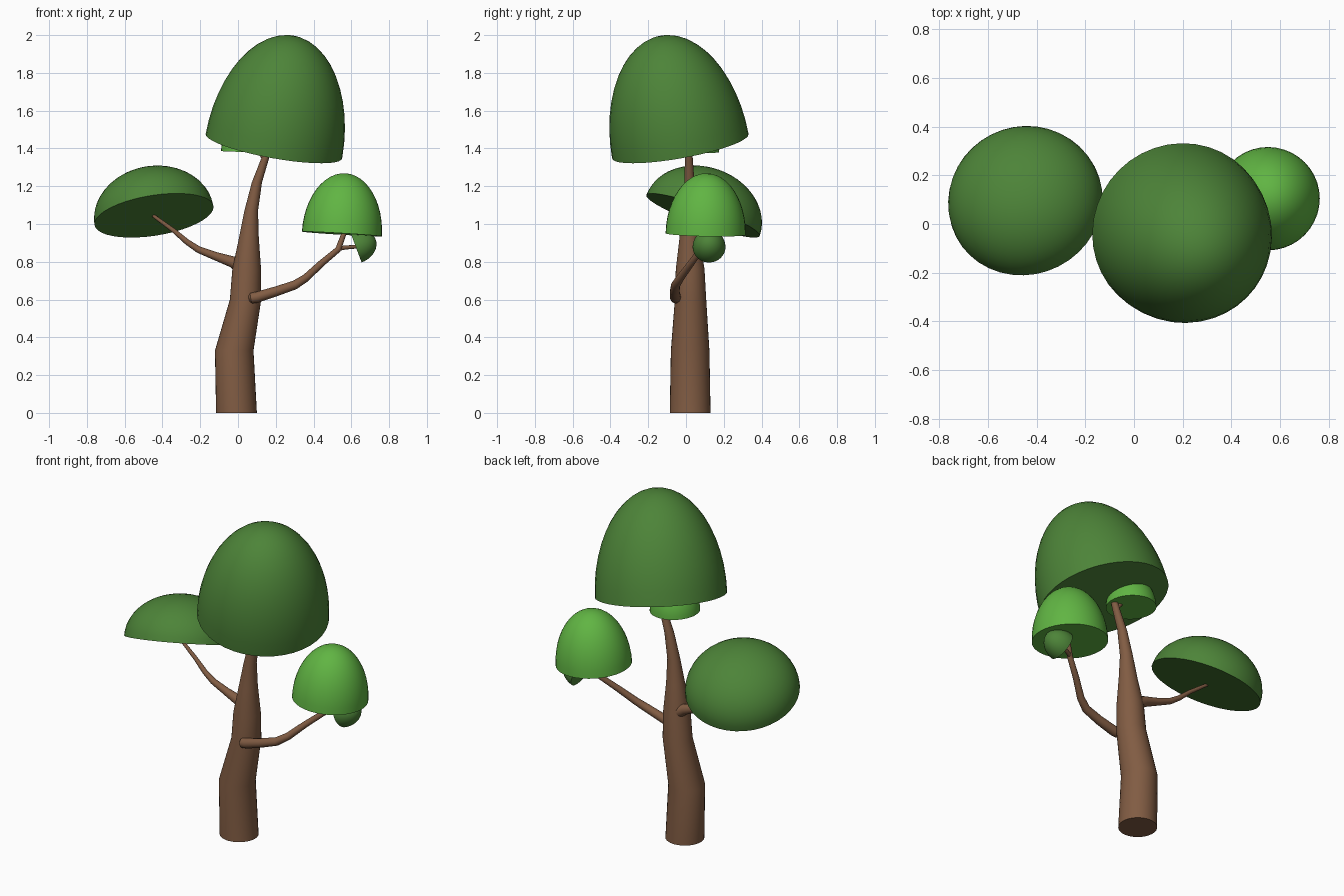
import bpy, bmesh, math
from mathutils import Vector, Matrix

if "Cube" in bpy.data.objects:
    bpy.data.objects.remove(bpy.data.objects["Cube"], do_unlink=True)


def material(name, rgb):
    m = bpy.data.materials.new(name)
    m.use_nodes = True
    m.diffuse_color = (*rgb, 1)
    m.node_tree.nodes["Principled BSDF"].inputs["Base Color"].default_value = (*rgb, 1)
    return m


bark = material("brown bark", (0.22, 0.107, 0.056))
dark = material("dark green leaves", (0.074, 0.23, 0.04))
light = material("light green leaves", (0.118, 0.46, 0.056))


def finish(bm, name, mat):
    bmesh.ops.recalc_face_normals(bm, faces=bm.faces)
    mesh = bpy.data.meshes.new(name)
    bm.to_mesh(mesh)
    bm.free()
    mesh.materials.append(mat)
    ob = bpy.data.objects.new(name, mesh)
    bpy.context.collection.objects.link(ob)
    bpy.ops.object.select_all(action="DESELECT")
    ob.select_set(True)
    bpy.context.view_layer.objects.active = ob
    bpy.ops.object.shade_smooth_by_angle(angle=math.radians(40))
    return ob


def dome(name, mat, center, axis, radius, height):
    """Closed half ellipsoid whose flat base sits at center, facing away from axis."""
    bm = bmesh.new()
    bmesh.ops.create_uvsphere(bm, u_segments=40, v_segments=24, radius=1)
    cut = bmesh.ops.bisect_plane(bm, geom=bm.verts[:] + bm.edges[:] + bm.faces[:],
                                 plane_co=(0, 0, 0), plane_no=(0, 0, 1),
                                 clear_inner=True, dist=1e-4)
    bmesh.ops.holes_fill(bm, edges=[e for e in bm.edges if e.is_boundary], sides=0)
    turn = Vector((0, 0, 1)).rotation_difference(Vector(axis)).to_matrix().to_4x4()
    size = Matrix.Diagonal((radius, radius, height, 1))
    bm.transform(Matrix.Translation(center) @ turn @ size)
    return finish(bm, name, mat)


def limb(name, path, sides=16, level=False):
    """Tapered tube through (x, y, z, radius) points; level keeps its rings horizontal."""
    bm = bmesh.new()
    pts = [Vector(p[:3]) for p in path]
    rings = []
    for i, p in enumerate(pts):
        t = pts[min(i + 1, len(pts) - 1)] - pts[max(i - 1, 0)]
        t = Vector((0, 0, 1)) if level else t.normalized()
        u = Vector((0, 1, 0)).cross(t).normalized()
        v = t.cross(u)
        ring = []
        for k in range(sides):
            a = math.tau * k / sides
            ring.append(bm.verts.new(p + path[i][3] * (u * math.cos(a) + v * math.sin(a))))
        rings.append(ring)
    for low, high in zip(rings, rings[1:]):
        for k in range(sides):
            n = (k + 1) % sides
            bm.faces.new((low[k], low[n], high[n], high[k]))
    bm.faces.new(rings[0])
    bm.faces.new(rings[-1])
    return finish(bm, name, bark)


# Trunk with a gentle bend
limb("trunk", [(-.008, .022, 0, .108), (-.02, .022, .33, .102), (.04, .024, .6, .083),
               (.046, .022, .76, .076), (.058, .018, .93, .052), (.07, .018, 1.07, .036),
               (.1, .018, 1.22, .027), (.148, .015, 1.36, .02), (.175, .01, 1.48, .015)],
     sides=32, level=True)
limb("top_twig", [(.145, .015, 1.345, .015), (.115, .02, 1.38, .012), (.09, .025, 1.42, .01)])

# Branches
limb("left_branch", [(.06, -.052, .605, .016), (.07, -.054, .607, .028), (.1, -.056, .612, .029),
                     (.2, -.06, .643, .026), (.3, -.055, .677, .024), (.36, -.03, .715, .021),
                     (.44, .025, .79, .018), (.53, .08, .865, .016), (.565, .1, .96, .013)])
limb("left_twig", [(.525, .08, .868, .012), (.57, .1, .876, .011), (.635, .12, .88, .009)])
limb("right_branch", [(.03, .045, .765, .042), (-.03, .05, .8, .03), (-.12, .055, .83, .022),
                      (-.21, .06, .865, .018), (-.27, .065, .905, .015),
                      (-.34, .075, .965, .012), (-.45, .09, 1.045, .009)])

# Leaf crowns
dome("top_crown", dark, (.19, -.03, 1.412), (.18, -.18, 1), .367, .6)
dome("inner_crown", light, (.05, .035, 1.38), (.04, 0, 1), .14, .18)
dome("right_crown", dark, (-.445, .09, 1.045), (-.16, .36, 1), .319, .255)
dome("left_crown", light, (.55, .104, .947), (.06, .02, 1), .212, .322)
dome("left_small_crown", dark, (.624, .122, .878), (.94, 0, .35), .087, .112)
